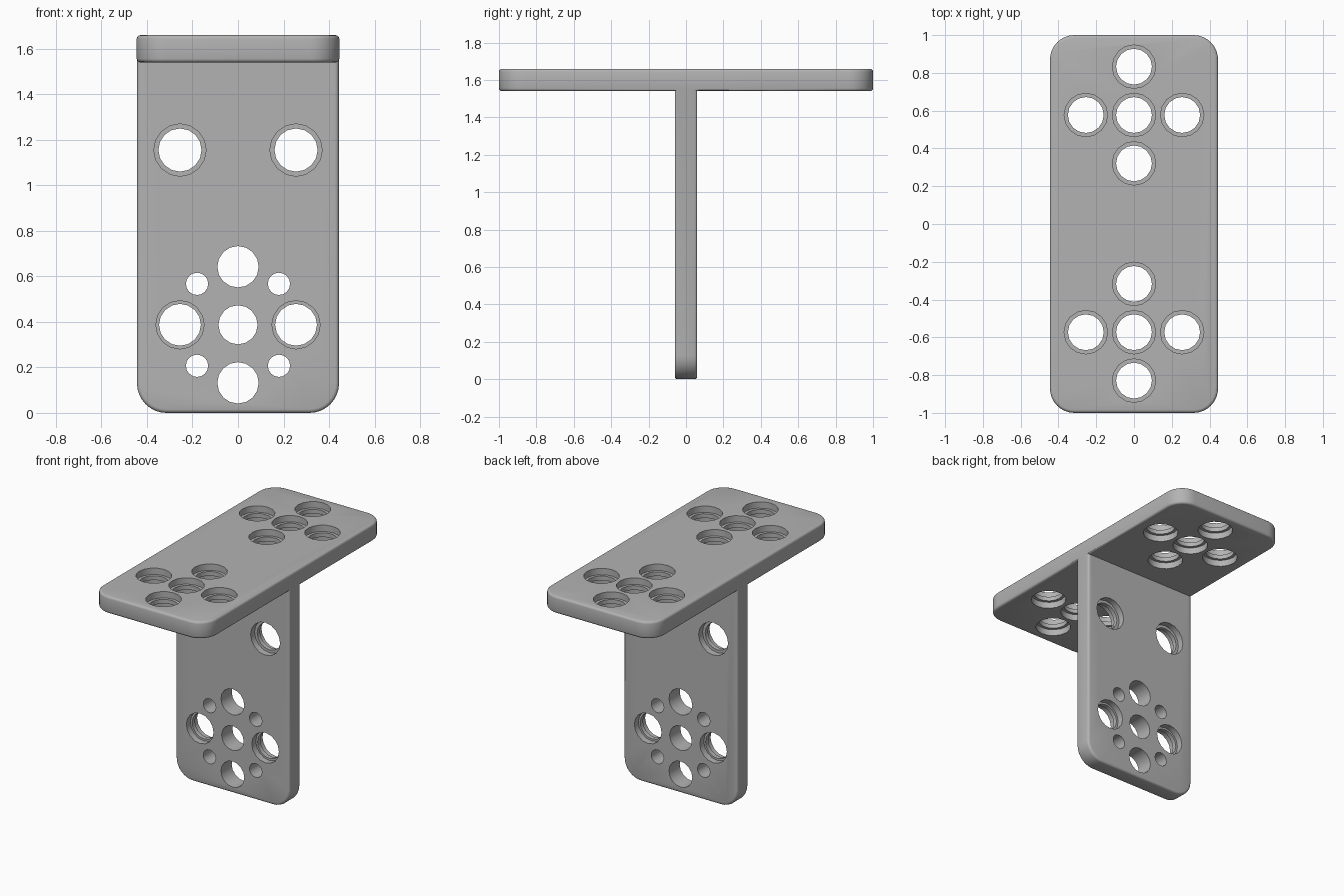
import bpy, bmesh, math
from mathutils import Matrix

cube = bpy.data.objects.get("Cube")
if cube:
    bpy.data.objects.remove(cube, do_unlink=True)

HALF_W, T = 0.445, 0.12          # half width and thickness of both plates
TOP = 1.66

grey = bpy.data.materials.new("grey_metal")
grey.use_nodes = True
colour = (0.45, 0.45, 0.45, 1)
grey.diffuse_color = colour
grey.node_tree.nodes["Principled BSDF"].inputs["Base Color"].default_value = colour


def make_object(name, bm):
    bmesh.ops.recalc_face_normals(bm, faces=bm.faces)
    mesh = bpy.data.meshes.new(name)
    bm.to_mesh(mesh)
    bm.free()
    mesh.materials.append(grey)
    obj = bpy.data.objects.new(name, mesh)
    bpy.context.collection.objects.link(obj)
    return obj


def plate(name, w, y0, y1, radii, edge=0.016):
    """Flat plate, centred on z = 0, with rounded corners and softened rims."""
    bm = bmesh.new()
    outline = []
    corners = [(w, y1, 0), (-w, y1, 1), (-w, y0, 2), (w, y0, 3)]
    for x, y, quarter in corners:
        r = radii[0] if quarter > 1 else radii[1]
        if not r:
            outline.append((x, y))
            continue
        cx, cy = x - math.copysign(r, x), y - r * (1 if quarter < 2 else -1)
        for i in range(9):
            a = (quarter + i / 8) * math.pi / 2
            outline.append((cx + r * math.cos(a), cy + r * math.sin(a)))
    face = bm.faces.new([bm.verts.new((x, y, -T / 2)) for x, y in outline])
    out = bmesh.ops.extrude_face_region(bm, geom=[face])
    bmesh.ops.translate(bm, vec=(0, 0, T),
                        verts=[v for v in out["geom"] if isinstance(v, bmesh.types.BMVert)])
    rims = [e for e in bm.edges if abs(e.verts[0].co.z - e.verts[1].co.z) < T / 2]
    bmesh.ops.bevel(bm, geom=rims, offset=edge, segments=3, profile=0.5, affect='EDGES')
    return make_object(name, bm)


def lathe(bm, x, y, profile, sides=16):
    """Closed solid of revolution about a line parallel to z."""
    rings = [[bm.verts.new((x + r * math.cos(math.tau * i / sides),
                            y + r * math.sin(math.tau * i / sides), z))
              for i in range(sides)] for r, z in profile]
    for a, b in zip(rings, rings[1:]):
        for i in range(sides):
            j = (i + 1) % sides
            bm.faces.new((a[i], a[j], b[j], b[i]))
    bm.faces.new(rings[0][::-1])
    bm.faces.new(rings[-1])


def drill(bm, x, y, r, bore=None):
    """Through hole, with a counterbore on both faces if bore is given."""
    if bore:
        step = 0.015
        profile = [(bore, -T), (bore, -step), (r, -step), (r, step), (bore, step), (bore, T)]
    else:
        profile = [(r, -T), (r, T)]
    lathe(bm, x, y, profile)


def boolean(obj, other, operation):
    mod = obj.modifiers.new(operation.lower(), 'BOOLEAN')
    mod.operation, mod.object, mod.solver = operation, other, 'EXACT'
    bpy.context.view_layer.objects.active = obj
    bpy.ops.object.modifier_apply(modifier=mod.name)
    bpy.data.objects.remove(other, do_unlink=True)


# Top plate with two crosses of counterbored holes
top_plate = plate("top_plate", HALF_W, -1, 1, (0.13, 0.13))
bm = bmesh.new()
for cy in (0.577, -0.573):
    for dx, dy in ((0, 0), (0.255, 0), (-0.255, 0), (0, 0.256), (0, -0.256)):
        drill(bm, dx, cy + dy, 0.095, 0.115)
boolean(top_plate, make_object("top_cutter", bm), 'DIFFERENCE')
top_plate.data.transform(Matrix.Translation((0, 0, TOP - T / 2)))

# Upright plate with plain and counterbored holes
upright = plate("upright", HALF_W - 0.001, 0, TOP - T / 2, (0.13, 0))
bm = bmesh.new()
for side in (-1, 1):
    drill(bm, side * 0.255, 1.155, 0.095, 0.115)
    drill(bm, side * 0.255, 0.387, 0.092, 0.106)
    for z in (0.207, 0.567):
        drill(bm, side * 0.18, z, 0.049)
for z, r in ((0.642, 0.091), (0.387, 0.086), (0.132, 0.091)):
    drill(bm, 0, z, r)
boolean(upright, make_object("upright_cutter", bm), 'DIFFERENCE')
upright.data.transform(Matrix.Rotation(math.pi / 2, 4, 'X'))

# Join into one bracket and smooth the rounded edges
boolean(top_plate, upright, 'UNION')
top_plate.name = "t_bracket"
bpy.ops.object.select_all(action='DESELECT')
top_plate.select_set(True)
bpy.context.view_layer.objects.active = top_plate
bpy.ops.object.shade_smooth_by_angle(angle=math.radians(32))
